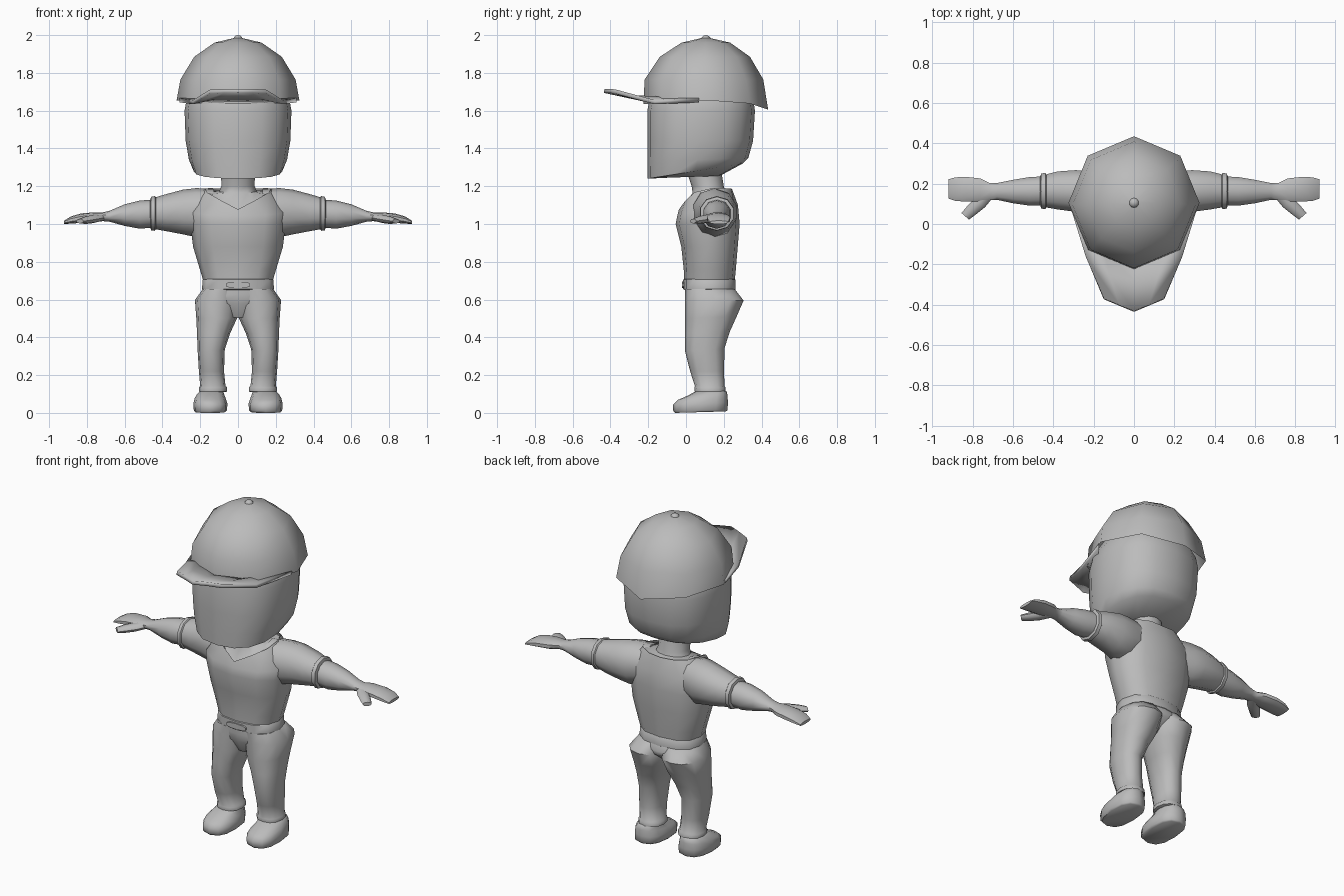
import bpy, bmesh, math
from mathutils import Vector as V

grey = bpy.data.materials.new("plain_grey")
grey.diffuse_color = (0.5, 0.5, 0.5, 1)


def finish(name, bm, mirror=False, angle=50, thickness=0):
    bmesh.ops.recalc_face_normals(bm, faces=bm.faces)
    me = bpy.data.meshes.new(name)
    bm.to_mesh(me)
    bm.free()
    me.materials.append(grey)
    ob = bpy.data.objects.new(name, me)
    bpy.context.collection.objects.link(ob)
    bpy.ops.object.select_all(action='DESELECT')
    ob.select_set(True)
    bpy.context.view_layer.objects.active = ob
    bpy.ops.object.shade_smooth_by_angle(angle=math.radians(angle))
    if mirror:
        ob.modifiers.new("mirror", 'MIRROR')
    if thickness:
        s = ob.modifiers.new("thickness", 'SOLIDIFY')
        s.thickness, s.offset = thickness, 0
    return ob


def ring(c, u, v, n=12, e=2.0):
    """Closed superellipse around c; starts at -v and turns towards +u."""
    def p(a):
        return math.copysign(abs(a) ** (2 / e), a) if abs(a) > 1e-6 else 0
    return [V(c) + V(u) * p(math.sin(t)) - V(v) * p(math.cos(t))
            for t in (2 * math.pi * i / n for i in range(n))]


def level(z0, z1, x0, x1, y0, y1, n=12, e=2.3):
    """Horizontal ring, height z0 at its front and z1 at its back."""
    return ring(((x0 + x1) / 2, (y0 + y1) / 2, (z0 + z1) / 2),
                ((x1 - x0) / 2, 0, 0), (0, (y1 - y0) / 2, (z1 - z0) / 2), n, e)


def body(z0, z1, rx, y0, y1, n=12, e=2.4):
    return level(z0, z1, -rx, rx, y0, y1, n, e)


def across(x, y0, y1, z0, z1, e=2.1):
    """Upright ring facing along x."""
    return ring((x, (y0 + y1) / 2, (z0 + z1) / 2),
                (0, (y1 - y0) / 2, 0), (0, 0, (z1 - z0) / 2), 10, e)


def loft(name, rings, mirror=False, caps=(True, True), angle=50):
    bm = bmesh.new()
    rows = [[bm.verts.new(p) for p in r] for r in rings]
    n = len(rows[0])
    for a, b in zip(rows, rows[1:]):
        for i in range(n):
            bm.faces.new((a[i], a[(i + 1) % n], b[(i + 1) % n], b[i]))
    for row, wanted in zip((rows[0], rows[-1]), caps):
        if wanted:
            bm.faces.new(row)
    return finish(name, bm, mirror, angle)


# Head with a flat face and crisp jaw
loft("head", [body(1.245, 1.255, .12, -.10, .18, 16),
              body(1.24, 1.32, .235, -.203, .30, 16),
              body(1.33, 1.35, .26, -.205, .33, 16),
              body(1.44, 1.44, .277, -.205, .355, 16),
              body(1.60, 1.60, .283, -.205, .365, 16),
              body(1.67, 1.67, .27, -.19, .355, 16),
              body(1.80, 1.80, .19, -.10, .27, 16)])

# Cap: eight-sided crown, button and visor
rim = [V((.325 * math.sin(t), .105 - .33 * math.cos(t), z)) for t, z in
       zip([i * math.pi / 4 for i in range(8)],
           [1.635, 1.638, 1.655, 1.638, 1.605, 1.638, 1.655, 1.638])]
crown = [rim]
for z, r, yc in ((1.765, .305, .095), (1.885, .232, .10), (1.96, .125, .105), (1.985, .02, .105)):
    crown.append(ring((0, yc, z), (r, 0, 0), (0, r * 1.03, 0), 8))
loft("cap_crown", crown, caps=(False, True), angle=60)

bm = bmesh.new()
bmesh.ops.create_uvsphere(bm, u_segments=10, v_segments=6, radius=.027)
bmesh.ops.translate(bm, verts=bm.verts, vec=(0, .105, 1.973))
finish("cap_button", bm)

bm = bmesh.new()
visor = [[(0, -.433, 1.705), (.075, -.402, 1.705), (.15, -.37, 1.70)],
         [(0, -.28, 1.672), (.12, -.26, 1.67), (.238, -.165, 1.645)],
         [(0, -.18, 1.65), (.15, -.13, 1.65), (.31, .07, 1.655)]]
rows = [[bm.verts.new(p) for p in r] for r in visor]
for a, b in zip(rows, rows[1:]):
    for i in range(2):
        bm.faces.new((a[i], a[i + 1], b[i + 1], b[i]))
finish("cap_visor", bm, mirror=True, thickness=.022)

# Shirt body ending in a V-shaped neckline
half = [(0, -.037, 1.078), (.085, -.005, 1.122), (.165, .045, 1.168), (.175, .13, 1.188),
        (.15, .20, 1.19), (.08, .24, 1.187), (0, .245, 1.182)]
neckline = [V(p) for p in half] + [V((-x, y, z)) for x, y, z in half[5:0:-1]]
loft("shirt", [body(.70, .70, .184, -.01, .258),
               body(.76, .76, .202, -.012, .264),
               body(.88, .88, .238, -.025, .274),
               body(1.0, 1.0, .252, -.055, .284),
               body(1.045, 1.10, .262, -.046, .275),
               neckline], caps=(True, False))

# Neck and upper chest just inside the neckline
inset = [V((p.x * .95, .11 + (p.y - .11) * .95, p.z - .012)) for p in neckline]
loft("neck", [inset, body(1.165, 1.18, .10, .035, .205, e=2),
              body(1.20, 1.20, .088, .03, .20, e=2),
              body(1.29, 1.29, .09, .0, .185, e=2)], caps=(False, True))

# Sleeves with raised cuffs
loft("sleeve", [across(.13, .03, .25, .96, 1.185),
                across(.22, .035, .268, .93, 1.19),
                across(.29, .055, .272, .945, 1.182),
                across(.38, .068, .265, .962, 1.158),
                across(.435, .078, .25, .972, 1.142),
                across(.44, .07, .257, .964, 1.148),
                across(.46, .072, .255, .966, 1.144),
                across(.465, .09, .24, .985, 1.128)], mirror=True)

# Arms running into mitten hands, with separate thumbs
loft("arm_and_hand", [across(.44, .09, .24, .982, 1.13),
                      across(.52, .088, .236, .975, 1.124),
                      across(.60, .10, .222, .99, 1.104),
                      across(.68, .118, .205, 1.012, 1.07),
                      across(.715, .118, .205, 1.015, 1.062),
                      across(.76, .108, .228, 1.01, 1.062, 2.4),
                      across(.83, .108, .236, 1.006, 1.056, 2.4),
                      across(.885, .112, .234, 1.002, 1.04, 2.4),
                      across(.92, .124, .224, 1.0, 1.018, 2.4)], mirror=True)
loft("thumb", [ring((x, y, z), (w * .75, w * .66, 0), (0, 0, h), 8, 2.2)
               for x, y, z, w, h in ((.725, .155, 1.035, .035, .02),
                                     (.765, .105, 1.027, .034, .022),
                                     (.805, .068, 1.02, .03, .02),
                                     (.837, .038, 1.015, .025, .012))], mirror=True)

# Belt and buckle
loft("belt", [body(.65, .65, .180, -.005, .255),
              body(.655, .655, .190, -.015, .263),
              body(.705, .705, .188, -.015, .262),
              body(.712, .712, .180, -.005, .255)])
loft("buckle", [ring((0, y, .678), (.065, 0, 0), (0, 0, .017), 10, 3) for y in (-.01, -.02)])

# Trousers: hips plus two overlapping legs
loft("hips", [body(.505, .535, .10, .04, .19),
              body(.58, .60, .20, .0, .27),
              body(.625, .625, .205, -.005, .275),
              body(.665, .665, .182, -.005, .255)])
loft("trouser_leg", [level(.11, .11, .066, .198, .055, .20),
                     level(.114, .114, .058, .207, .046, .209),
                     level(.135, .135, .058, .207, .044, .209),
                     level(.142, .142, .066, .20, .047, .203),
                     level(.22, .22, .074, .207, .022, .202),
                     level(.33, .34, .070, .214, -.006, .203),
                     level(.42, .43, .040, .217, -.006, .232),
                     level(.50, .51, .003, .221, -.006, .268),
                     level(.60, .595, -.015, .228, -.006, .305),
                     level(.655, .655, -.02, .187, -.005, .258)], mirror=True)

# Shoes
loft("shoe", [level(0, 0.008, .068, .226, -.058, .212, e=2.5),
              level(.012, .015, .058, .234, -.068, .22, e=2.5),
              level(.045, .055, .056, .236, -.068, .222, e=2.5),
              level(.068, .09, .066, .229, -.045, .22, e=2.5),
              level(.092, .112, .075, .215, .01, .216),
              level(.118, .122, .078, .195, .058, .20)], mirror=True)
